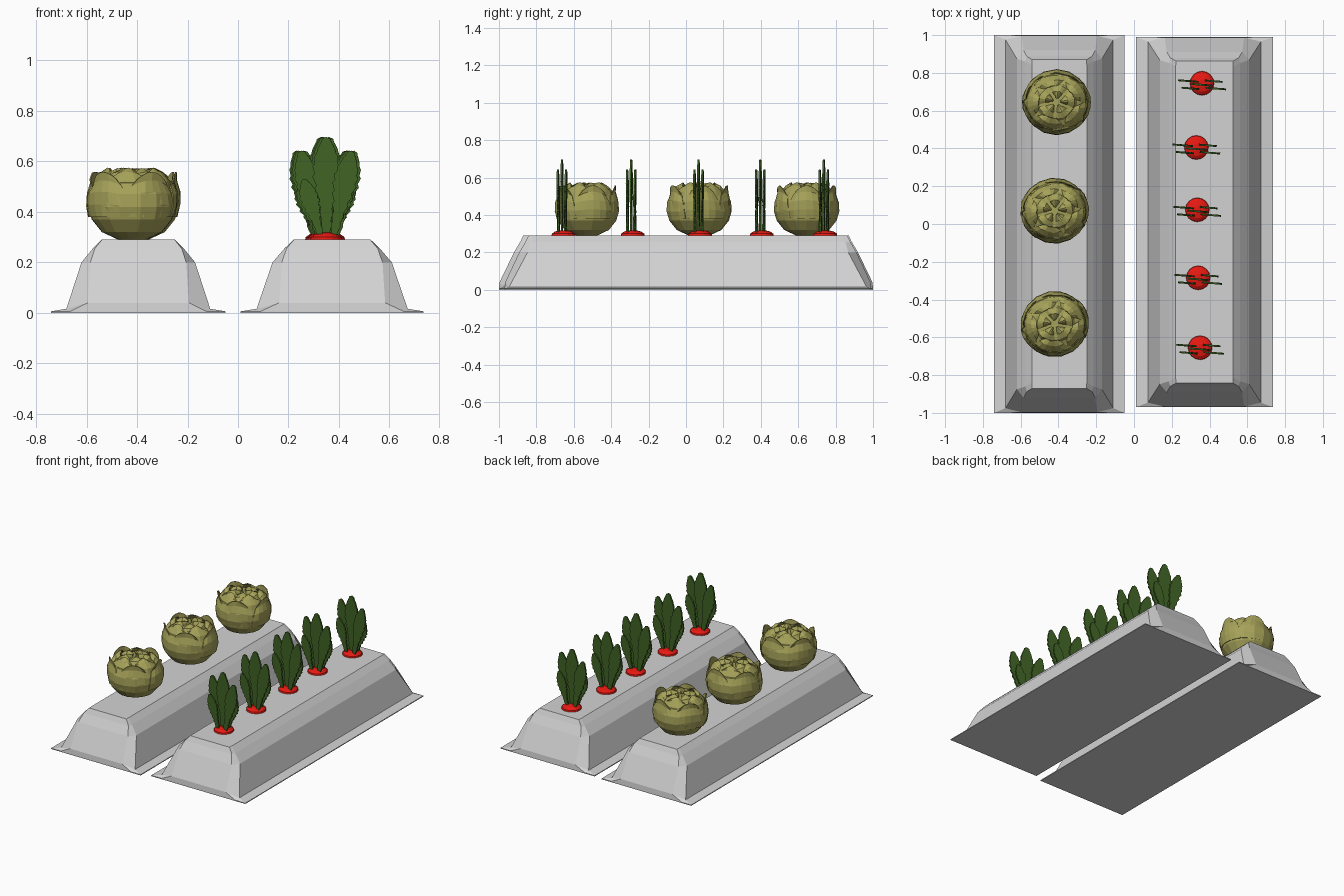
import bpy, bmesh, math, random
from mathutils import Matrix, Vector

cube = bpy.data.objects.get("Cube")
if cube:
    bpy.data.objects.remove(cube, do_unlink=True)
random.seed(4)


def material(name, rgb):
    m = bpy.data.materials.new(name)
    m.use_nodes = True
    m.diffuse_color = (*rgb, 1)
    m.node_tree.nodes["Principled BSDF"].inputs["Base Color"].default_value = (*rgb, 1)
    return m


GREY = material("soil_grey", (0.65, 0.65, 0.65))
OLIVE = material("cabbage_olive", (0.38, 0.36, 0.10))
GREEN = material("leaf_green", (0.05, 0.125, 0.018))
RED = material("root_red", (0.8, 0.01, 0.006))


def finish(name, bm, mat, loc=(0, 0, 0), turn=0.0):
    bmesh.ops.recalc_face_normals(bm, faces=bm.faces)
    me = bpy.data.meshes.new(name)
    bm.to_mesh(me)
    bm.free()
    me.materials.append(mat)
    ob = bpy.data.objects.new(name, me)
    ob.location = loc
    ob.rotation_euler.z = turn
    bpy.context.collection.objects.link(ob)
    return ob


def loft(bm, rings, cap=True):
    rows = [[bm.verts.new(p) for p in ring] for ring in rings]
    n = len(rows[0])
    for a, b in zip(rows, rows[1:]):
        for i in range(n):
            j = (i + 1) % n
            bm.faces.new((a[i], a[j], b[j], b[i]))
    if cap:
        bm.faces.new(rows[0][::-1])
        bm.faces.new(rows[-1])


# Raised beds: eight-sided rings with separate side and end heights
# side x, side y, side z, end x, end y, end z
BED = [(0.345, 1.0, 0.0, 0.27, 1.0, 0.0),
       (0.345, 1.0, 0.006, 0.27, 1.0, 0.006),
       (0.285, 0.975, 0.016, 0.20, 0.997, 0.04),
       (0.225, 0.875, 0.20, 0.19, 0.92, 0.20),
       (0.18, 0.86, 0.255, 0.172, 0.887, 0.255),
       (0.145, 0.84, 0.29, 0.144, 0.87, 0.29)]


def bed(name, x, y, sx, sy):
    rings = []
    for ax, ay, az, ex, ey, ez in BED:
        side, end = (ax, ay, az), (ex, ey, ez)
        ring = []
        for qx, qy, pair in ((1, 1, (side, end)), (-1, 1, (end, side)),
                             (-1, -1, (side, end)), (1, -1, (end, side))):
            ring += [(p[0] * qx * sx, p[1] * qy * sy, p[2]) for p in pair]
        rings.append(ring)
    bm = bmesh.new()
    loft(bm, rings)
    finish(name, bm, GREY, (x, y, 0))


bed("right_bed", -0.395, 0, 1, 1)
bed("left_bed", 0.373, 0.01, 1.05, 0.98)


# Cabbages: a faceted head wrapped in curled leaf shells
def leaf_shell(bm, azimuth, spread, rows, steps=6):
    grid = []
    for k, (r, z) in enumerate(rows):
        t = k / (len(rows) - 1)
        half = spread * (1 - 0.45 * t ** 2)
        line = []
        for i in range(steps + 1):
            u = 2 * i / steps - 1
            a = azimuth + half * u
            rr = r + random.uniform(-0.003, 0.003)
            dip = 0.03 * t * u * u
            line.append(bm.verts.new((rr * math.cos(a), rr * math.sin(a), z - dip)))
        grid.append(line)
    for a, b in zip(grid, grid[1:]):
        for i in range(steps):
            bm.faces.new((a[i], a[i + 1], b[i + 1], b[i]))


HEAD = [(0.055, 0.0), (0.12, 0.03), (0.16, 0.08), (0.175, 0.13),
        (0.172, 0.18), (0.15, 0.225), (0.10, 0.25), (0.03, 0.258)]
OUTER = [(0.172, 0.09), (0.181, 0.14), (0.180, 0.19), (0.166, 0.235), (0.168, 0.268)]
MIDDLE = [(0.165, 0.19), (0.152, 0.235), (0.125, 0.268), (0.095, 0.285)]
INNER = [(0.115, 0.235), (0.095, 0.268), (0.06, 0.283), (0.02, 0.278)]


def cabbage(index, x, y, turn):
    bm = bmesh.new()
    loft(bm, [[(r * math.cos(i * math.tau / 16), r * math.sin(i * math.tau / 16), z)
               for i in range(16)] for r, z in HEAD])
    finish(f"cabbage_head_{index}", bm, OLIVE, (x, y, 0.29), turn)
    bm = bmesh.new()
    for count, spread, rows, shift in ((5, 0.68, OUTER, 0), (5, 0.7, MIDDLE, 0.6),
                                       (5, 0.6, INNER, 0.2)):
        for i in range(count):
            leaf_shell(bm, shift + i * math.tau / count, spread, rows)
    leaves = finish(f"cabbage_leaves_{index}", bm, OLIVE, (x, y, 0.29), turn)
    leaves.scale.y = 0.93
    mod = leaves.modifiers.new("thickness", "SOLIDIFY")
    mod.thickness = 0.005
    mod.offset = -1


for i, (x, y) in enumerate([(-0.41, 0.645), (-0.42, 0.07), (-0.42, -0.53)]):
    cabbage(i + 1, x, y, 0.1 * i)


# Carrots: low domed root top with flat saw-edged leaves
ROOT = [(0.05, -0.04), (0.064, 0.0), (0.062, 0.01), (0.045, 0.022), (0.018, 0.028)]
BLADE = [(0, 0.016), (0.12, 0.022), (0.24, 0.026), (0.36, 0.036), (0.48, 0.047),
         (0.6, 0.055), (0.7, 0.055), (0.8, 0.047), (0.88, 0.034), (0.95, 0.02)]
# base x, layer y, base z, length, lean in degrees, width factor
LEAVES = [(0.0, 0.0, 0.015, 0.392, 0, 1.0),
          (-0.03, 0.014, 0.015, 0.345, -12, 0.88),
          (0.03, -0.014, 0.015, 0.345, 12, 0.88),
          (-0.02, -0.024, 0.015, 0.235, -17, 0.7),
          (0.02, 0.024, 0.015, 0.235, 17, 0.7)]


def blade(bm, bx, by, bz, length, lean, width):
    edge = []
    for t, w in BLADE:
        # each tooth steps out and then back in
        edge += [(w * width, t * length), (w * width * 0.84, (t + 0.03) * length)]
    outline = edge + [(0, length)] + [(-x, z) for x, z in reversed(edge)]
    place = Matrix.Translation((bx, by, bz)) @ Matrix.Rotation(math.radians(lean), 4, "Y")
    front, back = ([bm.verts.new(place @ Vector((x, s * 0.005, z))) for x, z in outline]
                   for s in (-1, 1))
    n = len(outline)
    bm.faces.new(front)
    bm.faces.new(back[::-1])
    for i in range(n):
        j = (i + 1) % n
        bm.faces.new((front[j], front[i], back[i], back[j]))


for k, (x, y) in enumerate([(0.36, 0.745), (0.33, 0.405), (0.335, 0.075),
                            (0.34, -0.285), (0.35, -0.655)], 1):
    bm = bmesh.new()
    loft(bm, [[(r * math.cos(i * math.tau / 16), r * math.sin(i * math.tau / 16), z)
               for i in range(16)] for r, z in ROOT])
    finish(f"carrot_root_{k}", bm, RED, (x, y, 0.29))
    bm = bmesh.new()
    for spec in LEAVES:
        blade(bm, *spec)
    finish(f"carrot_leaves_{k}", bm, GREEN, (x, y - 0.008, 0.29), -0.08)
